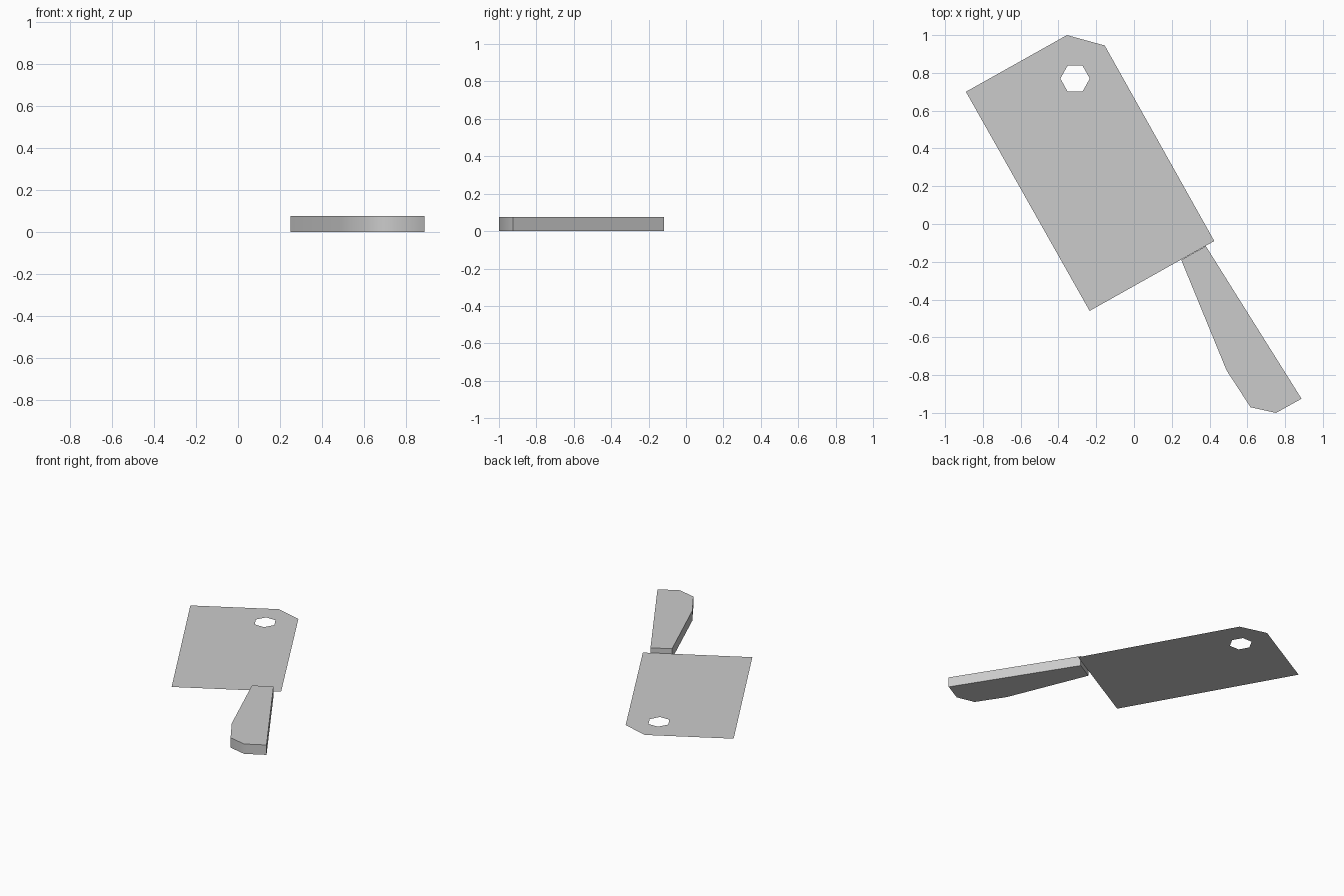
import bpy, bmesh
from math import cos, sin, tau, radians
from mathutils import Vector

cube = bpy.data.objects.get("Cube")
if cube:
    bpy.data.objects.remove(cube)

THICKNESS = 0.075

steel = bpy.data.materials.new("light_grey")
steel.use_nodes = True
steel.diffuse_color = (0.6, 0.6, 0.6, 1)
steel.node_tree.nodes["Principled BSDF"].inputs["Base Color"].default_value = (0.6, 0.6, 0.6, 1)


def make_object(name, bm):
    mesh = bpy.data.meshes.new(name)
    bm.to_mesh(mesh)
    bm.free()
    mesh.materials.append(steel)
    obj = bpy.data.objects.new(name, mesh)
    bpy.context.collection.objects.link(obj)
    return obj


def add_loop(bm, points, z):
    verts = [bm.verts.new((x, y, z)) for x, y in points]
    return [bm.edges.new((a, b)) for a, b in zip(verts, verts[1:] + verts[:1])]


# Blade: a thin sheet with a clipped corner and a hexagonal hanging hole
outline = [(-0.89, 0.70), (-0.235, -0.46), (0.425, -0.09), (-0.155, 0.945), (-0.355, 1.0)]
hole = [(-0.312 + 0.078 * cos(i * tau / 6), 0.77 + 0.08 * sin(i * tau / 6)) for i in range(6)]
bm = bmesh.new()
edges = add_loop(bm, outline, THICKNESS / 2) + add_loop(bm, hole, THICKNESS / 2)
bmesh.ops.triangle_fill(bm, edges=edges, use_beauty=True, normal=Vector((0, 0, 1)))
for face in bm.faces:
    face.normal_update()
    if face.normal.z < 0:
        face.normal_flip()
make_object("blade", bm)

# Handle: a flat profile extruded upwards, widening to a rounded butt
profile = [(0.25, -0.19), (0.49, -0.775), (0.617, -0.97), (0.752, -1.0), (0.887, -0.925), (0.38, -0.117)]
bm = bmesh.new()
base = bm.faces.new([bm.verts.new((x, y, 0)) for x, y in profile])
extruded = bmesh.ops.extrude_face_region(bm, geom=[base], use_keep_orig=True)
top = [v for v in extruded["geom"] if isinstance(v, bmesh.types.BMVert)]
bmesh.ops.translate(bm, verts=top, vec=(0, 0, THICKNESS))
bmesh.ops.recalc_face_normals(bm, faces=bm.faces)
handle = make_object("handle", bm)

# Soft sides on the butt, crisp rims
bpy.ops.object.select_all(action="DESELECT")
handle.select_set(True)
bpy.context.view_layer.objects.active = handle
bpy.ops.object.shade_smooth_by_angle(angle=radians(60))
